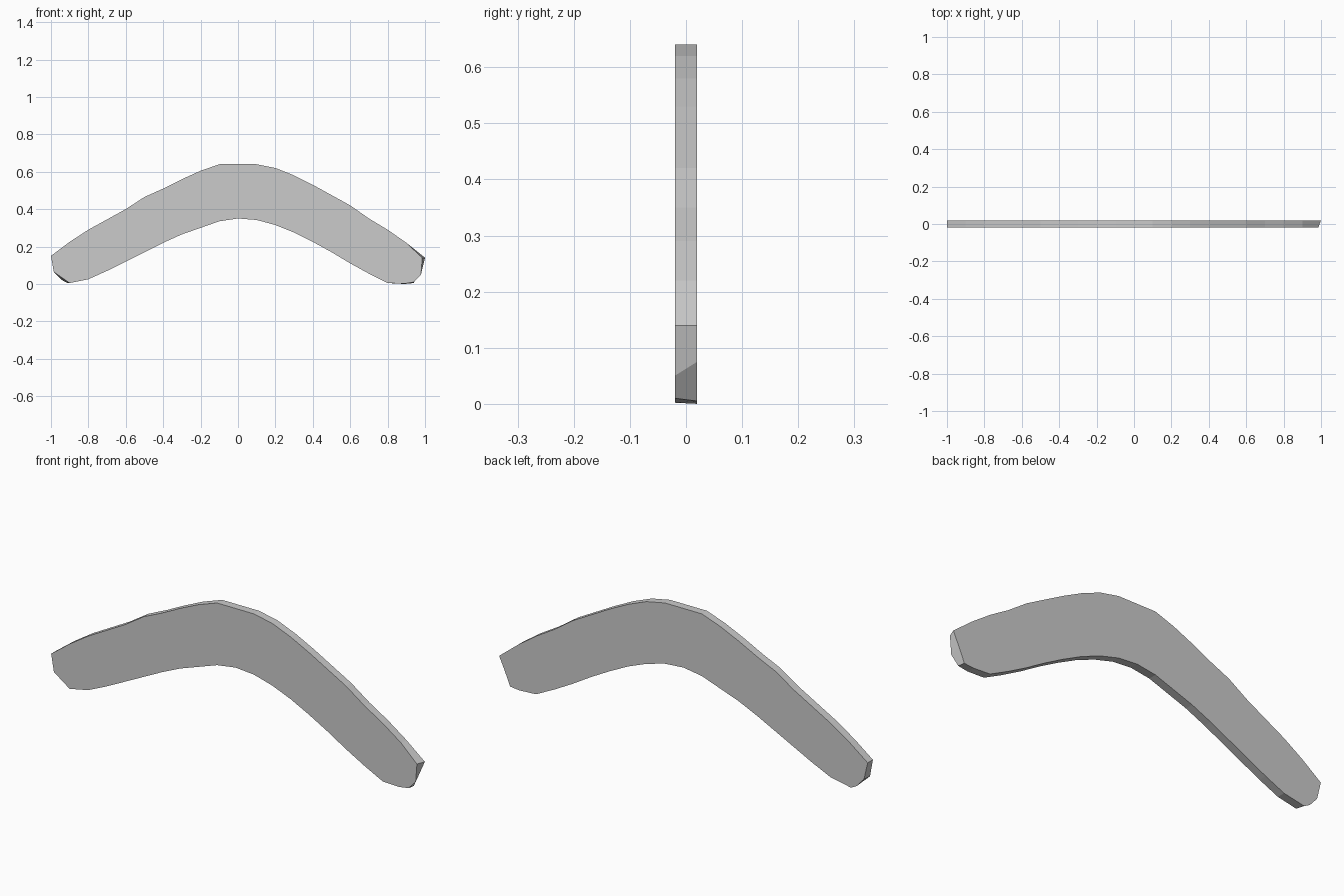
import bpy, bmesh

if "Cube" in bpy.data.objects:
    bpy.data.objects.remove(bpy.data.objects["Cube"])

HALF = 0.02  # half thickness

# Heights of the upper and lower edges, sampled every 0.1 along x
upper = [.225, .29, .345, .4, .465, .51, .56, .605, .64, .64, .64,
         .62, .58, .53, .475, .42, .35, .29, .22]          # x = -0.9 .. 0.9
lower = [.025, .07, .12, .17, .22, .265, .30, .335, .35, .342,
         .315, .275, .225, .17, .11, .055, .005]           # x = -0.8 .. 0.8

# Cut tips: each corner is (front x, front z, back x, back z)
right_tip = [(.985, .14, 1, .14), (.978, .05, .97, .075),
             (.94, .01, .94, .005), (.89, .002, .89, 0)]
left_tip = [(-.90, .005, -.91, .004), (-.95, .04, -.94, .02),
            (-.985, .065, -.98, .065), (-1, .15, -1, .15)]

def edge(heights, start):
    pts = [(start + .1 * i, z) for i, z in enumerate(heights)]
    return [(x, z, x, z) for x, z in pts]

outline = edge(upper, -.9) + right_tip + edge(lower, -.8)[::-1] + left_tip

# Flat curved blade: front and back faces joined by a thin rim
bm = bmesh.new()
front = [bm.verts.new((a, -HALF, b)) for a, b, c, d in outline]
back = [bm.verts.new((c, HALF, d)) for a, b, c, d in outline]
bm.faces.new(front)
bm.faces.new(back[::-1])
n = len(outline)
for i in range(n):
    j = (i + 1) % n
    bm.faces.new((front[j], front[i], back[i], back[j]))
bmesh.ops.recalc_face_normals(bm, faces=bm.faces)

mesh = bpy.data.meshes.new("boomerang_blade")
bm.to_mesh(mesh)
bm.free()
blade = bpy.data.objects.new("boomerang_blade", mesh)
bpy.context.collection.objects.link(blade)
